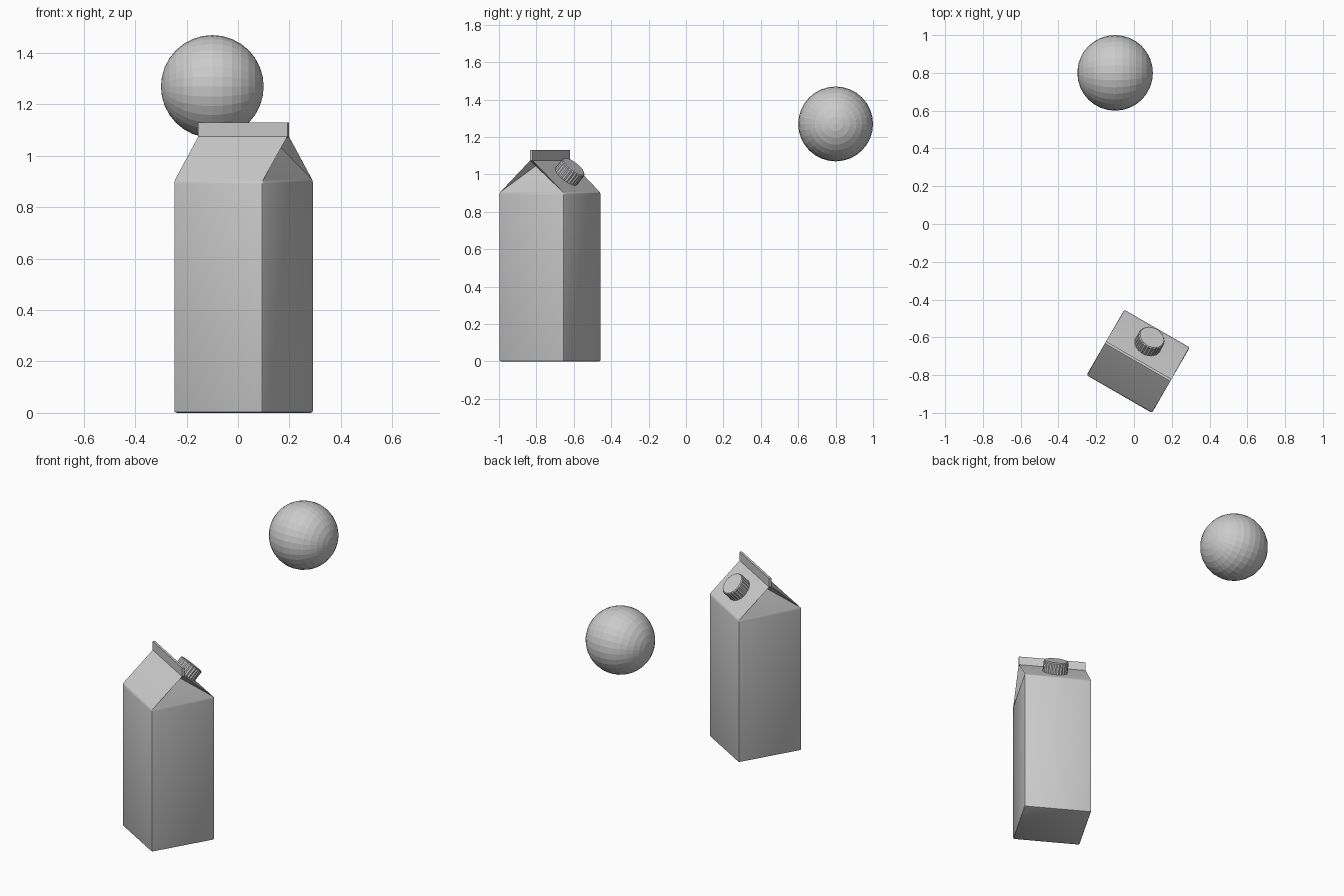
import bpy, bmesh
from math import radians, pi, cos, sin
from mathutils import Matrix, Vector

if "Cube" in bpy.data.objects:
    bpy.data.objects.remove(bpy.data.objects["Cube"])

# carton placement: quarter-metre square footprint turned 30 degrees
PLACE = Matrix.Translation((0.022, -0.727, 0)) @ Matrix.Rotation(radians(-30), 4, 'Z')
H, EAVE, RIDGE, TOP, T = 0.2, 0.90, 1.075, 1.13, 0.007


def to_object(bm, name, matrix):
    bmesh.ops.recalc_face_normals(bm, faces=bm.faces)
    mesh = bpy.data.meshes.new(name)
    bm.to_mesh(mesh)
    bm.free()
    ob = bpy.data.objects.new(name, mesh)
    ob.matrix_world = matrix
    bpy.context.collection.objects.link(ob)
    return ob


# carton: box body, gable roof with folded-in ends, sealed fin on top
bm = bmesh.new()
profile = [(-H, 0), (-H, EAVE), (-T, RIDGE), (-T, TOP), (T, TOP), (T, RIDGE), (H, EAVE), (H, 0)]
ends = []
for s in (-1, 1):
    v = [bm.verts.new((s * H, y, z)) for y, z in profile]
    fold = bm.verts.new((s * 0.153, 0, 1.045))
    bm.faces.new((v[0], v[1], v[6], v[7]))      # side wall
    bm.faces.new((v[1], v[6], fold))            # folded gable
    bm.faces.new((v[1], v[2], fold))
    bm.faces.new((v[5], v[6], fold))
    bm.faces.new((v[2], v[5], fold))
    bm.faces.new(v[2:6])                        # fin end
    ends.append(v)
a, b = ends
for i in range(8):
    j = (i + 1) % 8
    bm.faces.new((a[i], a[j], b[j], b[i]))
bmesh.ops.recalc_face_normals(bm, faces=bm.faces)
soft = []
for e in bm.edges:
    zs = [v.co.z for v in e.verts]
    if max(zs) <= EAVE + 0.001:
        soft.append(e)
bmesh.ops.bevel(bm, geom=soft, offset=0.009, segments=2, profile=0.5, affect='EDGES')
carton = to_object(bm, "carton", PLACE)
bpy.context.view_layer.objects.active = carton
carton.select_set(True)
bpy.ops.object.shade_smooth_by_angle(angle=radians(30))
carton.select_set(False)

# ribbed screw cap standing square on the back roof slope
bm = bmesh.new()
rings = []
N = 48
for z, shrink in ((-0.01, 0), (0.064, 0), (0.07, 0.005)):
    ring = []
    for i in range(N):
        r = (0.074 if i % 2 else 0.070) - shrink
        ring.append(bm.verts.new((r * cos(2 * pi * i / N), r * sin(2 * pi * i / N), z)))
    rings.append(ring)
for lo, hi in zip(rings, rings[1:]):
    for i in range(N):
        j = (i + 1) % N
        bm.faces.new((lo[i], lo[j], hi[j], hi[i]))
bm.faces.new(rings[0])
bm.faces.new(rings[-1])
normal = Vector((0, RIDGE - EAVE, H - T)).normalized()
tilt = Vector((0, 0, 1)).rotation_difference(normal).to_matrix().to_4x4()
to_object(bm, "screw_cap", PLACE @ Matrix.Translation((0, 0.1, 0.99)) @ tilt)

# faceted ball floating behind, poles along x
bpy.ops.mesh.primitive_uv_sphere_add(segments=32, ring_count=16, radius=0.2,
                                     location=(-0.10, 0.80, 1.27),
                                     rotation=(0, radians(90), 0))
bpy.context.object.name = "ball"
